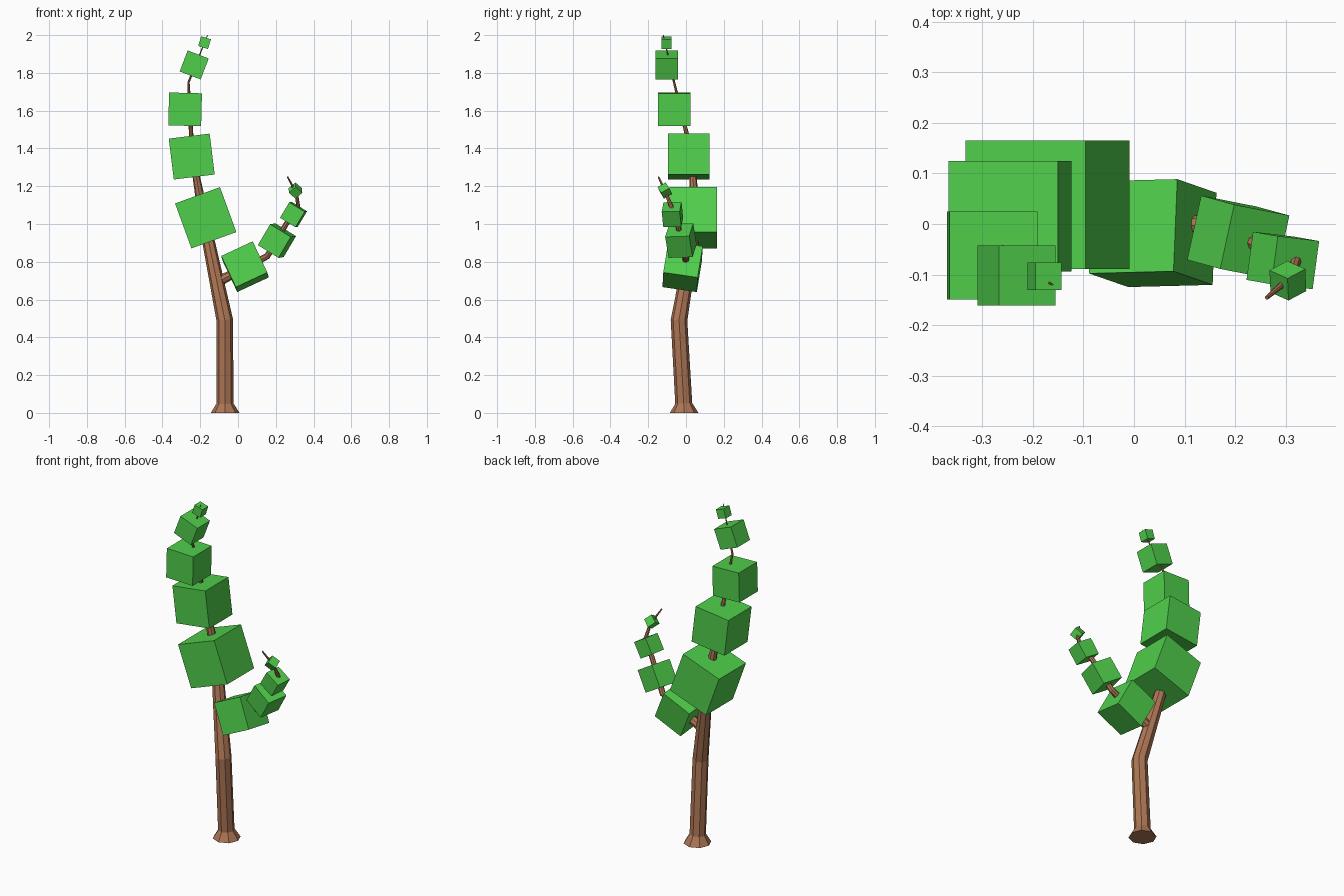
import bpy, bmesh
from math import sin, cos, radians, tau
from mathutils import Vector, Matrix

if "Cube" in bpy.data.objects:
    bpy.data.objects.remove(bpy.data.objects["Cube"])


def material(name, color):
    m = bpy.data.materials.new(name)
    m.diffuse_color = (*color, 1)
    m.use_nodes = True
    m.node_tree.nodes["Principled BSDF"].inputs["Base Color"].default_value = m.diffuse_color
    return m


BARK = material("bark", (0.42, 0.18, 0.09))
LEAF = material("leaf", (0.08, 0.62, 0.07))


def add_object(name, bm, mat):
    bmesh.ops.recalc_face_normals(bm, faces=bm.faces)
    mesh = bpy.data.meshes.new(name)
    bm.to_mesh(mesh)
    bm.free()
    mesh.materials.append(mat)
    obj = bpy.data.objects.new(name, mesh)
    bpy.context.collection.objects.link(obj)


def limb(name, path, sides=8):
    """Tapered faceted tube through (x, y, z, radius) points."""
    bm = bmesh.new()
    pts = [Vector(p[:3]) for p in path]
    rings = []
    for i, p in enumerate(pts):
        d = Vector((0, 0, 0))
        if i > 0:
            d += (p - pts[i - 1]).normalized()
        if i < len(pts) - 1:
            d += (pts[i + 1] - p).normalized()
        if p.z == 0:
            d = Vector((0, 0, 1))
        rot = Vector((0, 0, 1)).rotation_difference(d)
        rings.append([bm.verts.new(p + rot @ Vector((cos(tau * k / sides), sin(tau * k / sides), 0)) * path[i][3])
                      for k in range(sides)])
    for a, b in zip(rings, rings[1:]):
        for k in range(sides):
            n = (k + 1) % sides
            bm.faces.new((a[k], a[n], b[n], b[k]))
    bm.faces.new(rings[0][::-1])
    bm.faces.new(rings[-1])
    add_object(name, bm, BARK)


def leaf_cube(name, center, size, up, depth):
    """Cube oriented by its up axis and its depth axis."""
    z = Vector(up).normalized()
    y = Vector(depth)
    y = (y - z * y.dot(z)).normalized()
    rot = Matrix((y.cross(z), y, z)).transposed().to_4x4()
    bm = bmesh.new()
    bmesh.ops.create_cube(bm, size=size, matrix=Matrix.Translation(center) @ rot)
    add_object(name, bm, LEAF)


# Trunk with flared foot, and the side branch
limb("trunk", [
    (-0.068, -0.01, 0, 0.076), (-0.069, -0.012, 0.05, 0.045), (-0.07, -0.037, 0.49, 0.044),
    (-0.175, 0.05, 1.0, 0.031), (-0.243, 0.03, 1.37, 0.014), (-0.262, -0.063, 1.75, 0.006),
    (-0.161, -0.12, 2.0, 0.002)])
limb("side_branch", [
    (-0.115, 0.0, 0.69, 0.028), (0.155, -0.002, 0.83, 0.017), (0.255, -0.045, 1.0, 0.014),
    (0.32, -0.073, 1.08, 0.012), (0.31, -0.105, 1.16, 0.008), (0.262, -0.146, 1.25, 0.004)])

# Trunk foliage: cubes leaning sideways (x, y, z, size, lean to the left)
for i, (x, y, z, s, lean) in enumerate([
        (-0.171, 0.038, 1.033, 0.253, 20), (-0.245, 0.015, 1.357, 0.218, 7),
        (-0.28, -0.062, 1.607, 0.174, -1.5), (-0.232, -0.102, 1.842, 0.119, -21),
        (-0.177, -0.103, 1.96, 0.054, -17)], 1):
    a = radians(lean)
    leaf_cube(f"trunk_foliage_{i}", (x, y, z), s, (-sin(a), 0, cos(a)), (0, 1, 0))

# Branch foliage: freely tilted cubes (centre, size, up, depth)
for i, args in enumerate([
        ((0.037, -0.018, 0.774), 0.184, (-0.42, 0.146, 0.894), (0.04, 0.98, -0.14)),
        ((0.206, -0.027, 0.912), 0.130, (0.5, -0.137, 0.85), (0.21, 0.97, 0.03)),
        ((0.294, -0.072, 1.05), 0.096, (0.51, -0.09, 0.85), (0.13, 0.99, 0.02)),
        ((0.304, -0.112, 1.177), 0.050, (-0.04, 0.87, 0.49), (0.7, 0.39, -0.6))], 1):
    leaf_cube(f"branch_foliage_{i}", *args)
